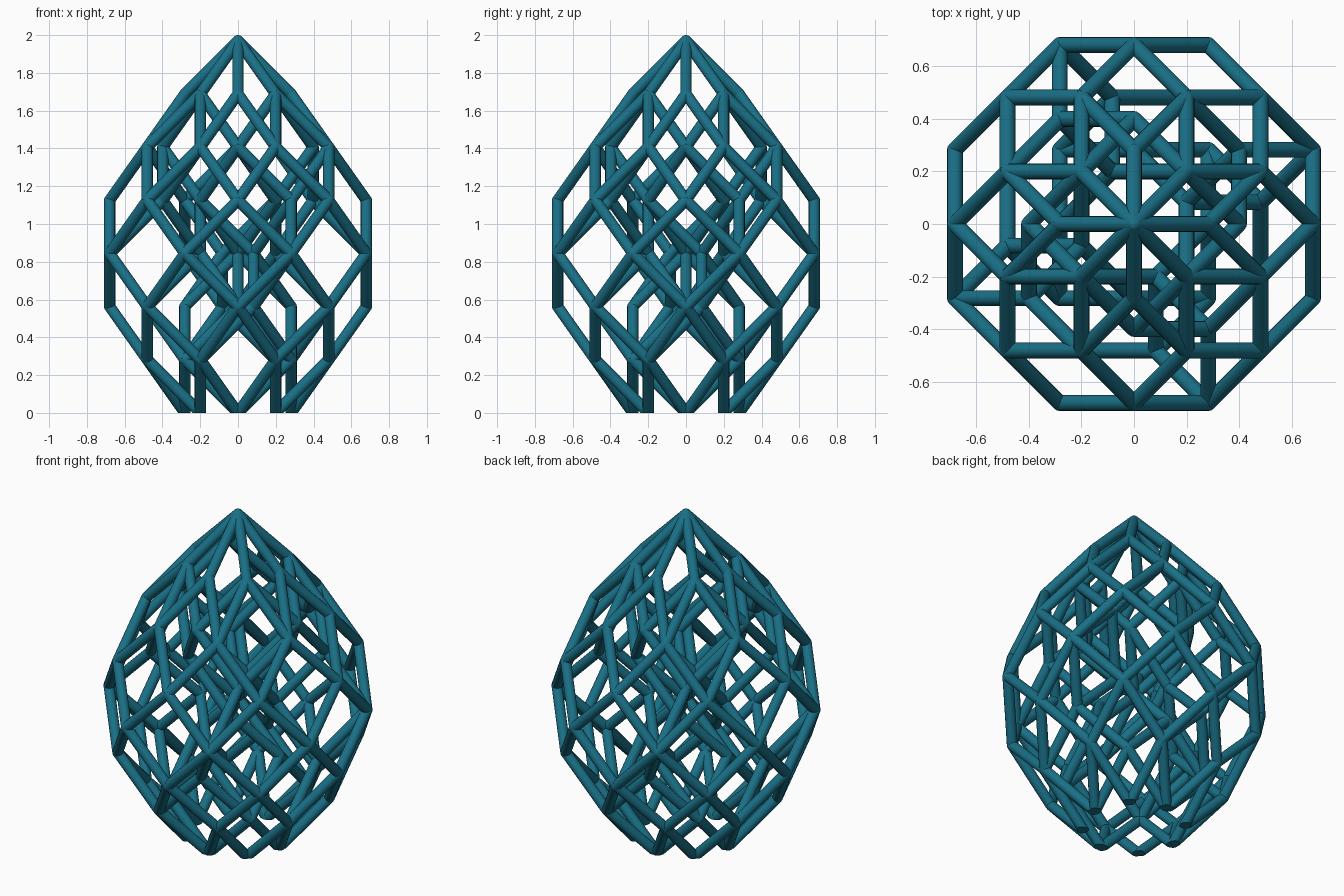
import bpy, bmesh, math
from mathutils import Vector

if "Cube" in bpy.data.objects:
    bpy.data.objects.remove(bpy.data.objects["Cube"])

R = 0.03                  # tube radius
H = (2 - R) / 7           # rise and reach of every strut (45 degree pitch)
N = 8

def point(s):
    x = sum(H * math.cos(k * math.pi / 4) for k in s)
    y = sum(H * math.sin(k * math.pi / 4) for k in s)
    return Vector((x, y, 7 * H - H * len(s)))

def arc(start, length, step=1):
    return [(start + step * i) % N for i in range(length)]

shell, column, webs = set(), set(), set()

def strut(group, base, k):
    a = frozenset(base)
    b = a | {k % N}
    if len(b) == len(a) + 1 and len(b) < N:
        group.add((a, b))

# outer shell: struts spiralling both ways from the apex
for s in range(N):
    for n in range(N):
        strut(shell, arc(s, n), s + n)
        strut(shell, arc(s, n), s - 1)

# central column: two stacked four-sided cells
odds = [1, 3, 5, 7]
for s in range(4):
    for n in range(4):
        for d in (s + n, s - 1):
            o = arc(1 + 2 * s, n, 2)
            strut(column, o, 1 + 2 * d)
            strut(column, odds + arc(2 * s, n, 2), 2 * d)

# four twisted webs joining the shell to the column
for q in range(0, N, 2):
    ev = arc(4 + q, 4, -2)
    od = arc(3 + q, 4, -2)
    for i in range(5):
        for j in range(min(i + 1, 4) + 1):
            base = od[:i] + ev[:j]
            if i < 4:
                strut(webs, base, od[i])
            if j < 4 and j + 1 <= i + 1:
                strut(webs, base, ev[j])
column -= shell
webs -= shell | column

mat = bpy.data.materials.new("teal")
mat.diffuse_color = (0.01, 0.16, 0.24, 1)
mat.use_nodes = True
mat.node_tree.nodes["Principled BSDF"].inputs["Base Color"].default_value = mat.diffuse_color

def build(name, edges, joints):
    bm = bmesh.new()
    for a, b in sorted(edges, key=lambda e: (sorted(e[0]), sorted(e[1]))):
        p, q = point(a), point(b)
        m = (q - p).to_track_quat('Z', 'Y').to_matrix().to_4x4()
        m.translation = (p + q) / 2
        bmesh.ops.create_cone(bm, cap_ends=True, segments=16, radius1=R, radius2=R,
                              depth=(q - p).length, matrix=m)
    for s in joints:
        g = bmesh.ops.create_uvsphere(bm, u_segments=16, v_segments=10, radius=R)
        bmesh.ops.translate(bm, verts=g['verts'], vec=point(s))
    # flat cut where the frame stands
    bmesh.ops.bisect_plane(bm, geom=bm.verts[:] + bm.edges[:] + bm.faces[:], dist=1e-5,
                           plane_co=(0, 0, 0), plane_no=(0, 0, -1), clear_outer=True)
    bmesh.ops.holes_fill(bm, edges=[e for e in bm.edges if e.is_boundary], sides=0)
    bmesh.ops.recalc_face_normals(bm, faces=bm.faces[:])
    me = bpy.data.meshes.new(name)
    bm.to_mesh(me)
    bm.free()
    me.materials.append(mat)
    ob = bpy.data.objects.new(name, me)
    bpy.context.collection.objects.link(ob)
    bpy.ops.object.select_all(action='DESELECT')
    ob.select_set(True)
    bpy.context.view_layer.objects.active = ob
    bpy.ops.object.shade_smooth_by_angle(angle=math.radians(40))

used = set()
for name, group in (("outer_shell", shell), ("inner_column", column), ("twisted_webs", webs)):
    nodes = {v for e in group for v in e} - used
    used |= nodes
    build(name, group, sorted(nodes, key=sorted))
